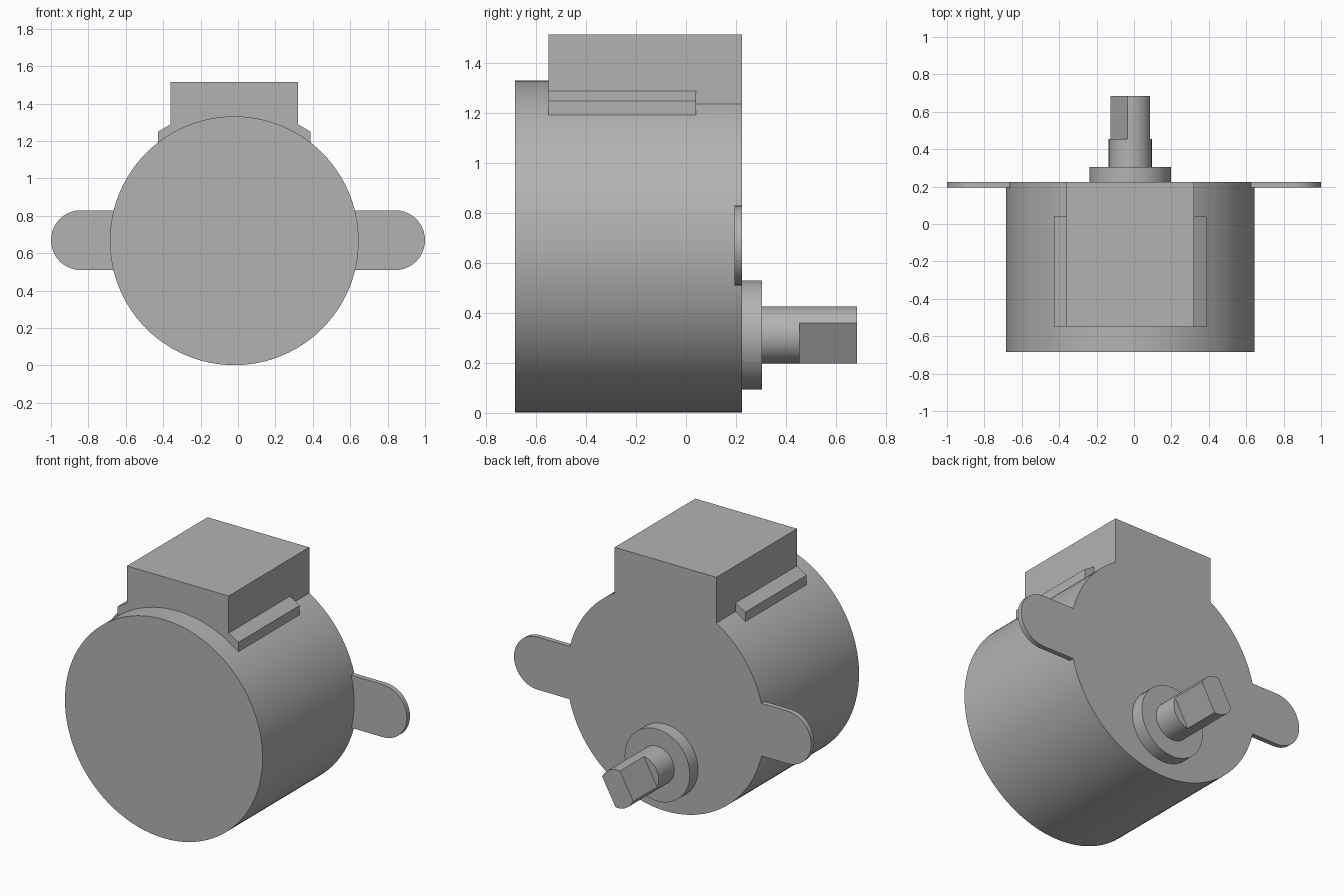
import bpy, bmesh
from math import sin, cos, radians

cube = bpy.data.objects.get("Cube")
if cube:
    bpy.data.objects.remove(cube, do_unlink=True)

grey = bpy.data.materials.new("plain grey")
grey.use_nodes = True
colour = (0.45, 0.45, 0.45, 1)
grey.diffuse_color = colour
grey.node_tree.nodes["Principled BSDF"].inputs["Base Color"].default_value = colour

AXIS_X = -0.02      # centre line of housing and shaft
BODY_Z, BODY_R = 0.667, 0.665
SHAFT_Z, SHAFT_R = 0.312, 0.115
BACK = 0.225        # mounting face


def arc(x, z, r, start, end, steps):
    """Points on an arc in the x-z plane, angles in degrees."""
    angles = [radians(start + (end - start) * i / steps) for i in range(steps + 1)]
    return [(x + r * cos(a), z + r * sin(a)) for a in angles]


def circle(x, z, r, steps):
    return arc(x, z, r, 0, 360, steps)[:-1]


def prism(name, outline, y0, y1):
    """Extrude an x-z outline along y."""
    bm = bmesh.new()
    face = bm.faces.new([bm.verts.new((x, y0, z)) for x, z in outline])
    moved = bmesh.ops.extrude_face_region(bm, geom=[face])["geom"]
    bmesh.ops.translate(bm, vec=(0, y1 - y0, 0),
                        verts=[v for v in moved if isinstance(v, bmesh.types.BMVert)])
    bmesh.ops.recalc_face_normals(bm, faces=bm.faces)
    mesh = bpy.data.meshes.new(name)
    bm.to_mesh(mesh)
    bm.free()
    mesh.materials.append(grey)
    obj = bpy.data.objects.new(name, mesh)
    bpy.context.collection.objects.link(obj)
    return obj


def activate(obj):
    bpy.ops.object.select_all(action='DESELECT')
    obj.select_set(True)
    bpy.context.view_layer.objects.active = obj


def merge(target, part):
    """Fuse part into target so flush faces become one."""
    mod = target.modifiers.new("union", 'BOOLEAN')
    mod.operation = 'UNION'
    mod.solver = 'EXACT'
    mod.object = part
    activate(target)
    bpy.ops.object.modifier_apply(modifier=mod.name)
    bpy.data.objects.remove(part, do_unlink=True)


def smooth(obj):
    activate(obj)
    bpy.ops.object.shade_smooth_by_angle(angle=radians(30))


# Round motor housing
housing = prism("motor_housing", circle(AXIS_X, BODY_Z, BODY_R, 96), -0.685, BACK)

# Mounting ears: one bar with rounded ends running through the housing
ears = arc(0.84, 0.67, 0.16, -90, 90, 20) + arc(-0.84, 0.67, 0.16, 90, 270, 20)
merge(housing, prism("mounting_ears", ears, 0.195, BACK))

# Cable cover block on top
w = 0.342
block = [(AXIS_X - w, 0.9), (AXIS_X + w, 0.9), (AXIS_X + w, 1.515), (AXIS_X - w, 1.515)]
merge(housing, prism("cable_cover", block, -0.55, BACK))

# Sloped ledges either side of the cover
half = [(0.407, 1.0), (0.407, 1.25), (0.34, 1.29)]
ledge = [(AXIS_X + x, z) for x, z in half] + [(AXIS_X - x, z) for x, z in reversed(half)]
merge(housing, prism("cover_ledges", ledge, -0.55, 0.04))
smooth(housing)

# Raised collar around the shaft
smooth(prism("shaft_collar", circle(AXIS_X, SHAFT_Z, 0.219, 64), BACK, 0.305))

# Round shaft, then its tip with two tilted flats
smooth(prism("shaft", circle(AXIS_X, SHAFT_Z, SHAFT_R, 48), 0.305, 0.455))
tip = (arc(AXIS_X, SHAFT_Z, SHAFT_R, 24.5, 97.5, 12)
       + arc(AXIS_X, SHAFT_Z, SHAFT_R, 204.5, 277.5, 12))
smooth(prism("shaft_flat_tip", tip, 0.455, 0.685))
